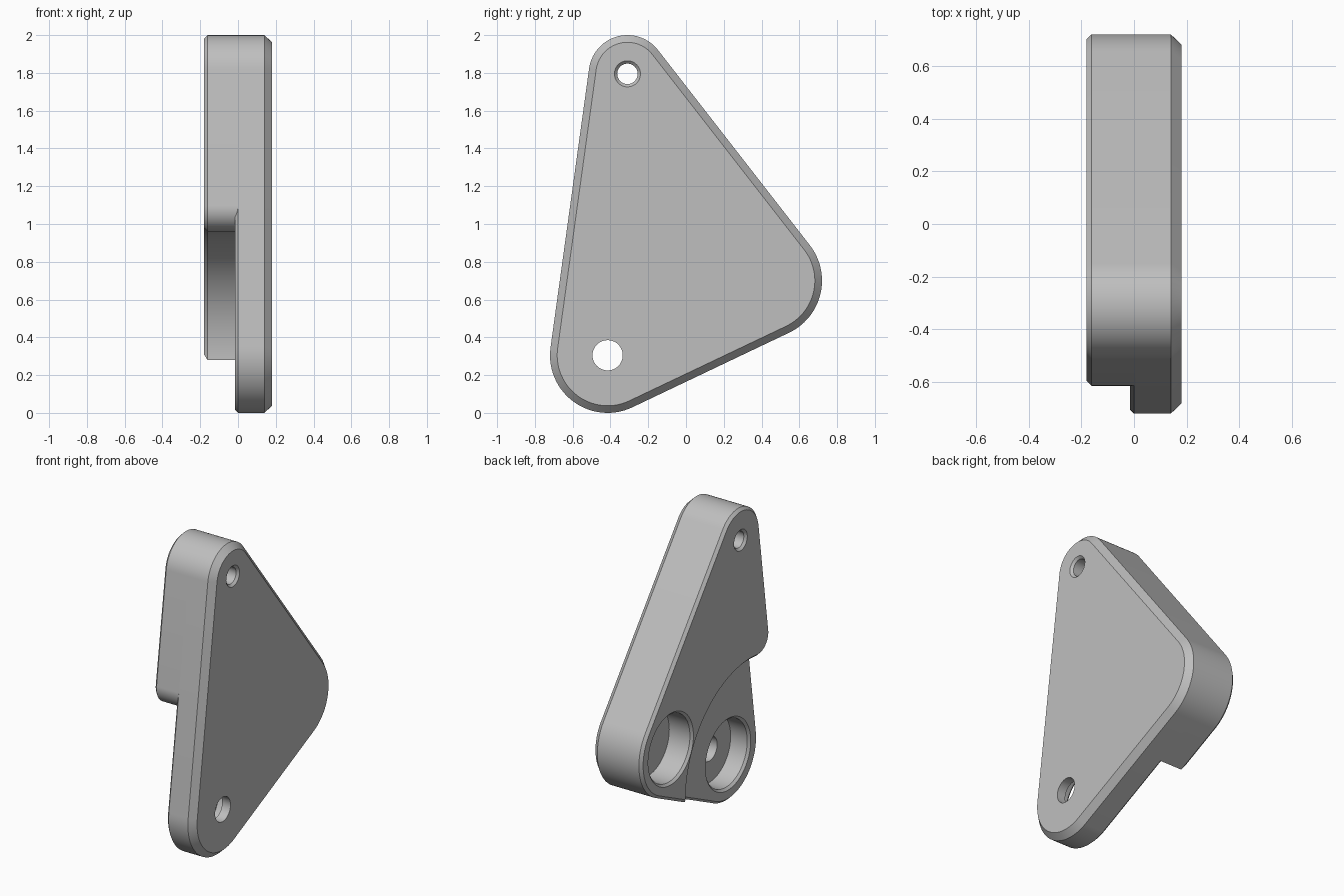
import bpy, bmesh, math
from mathutils import Vector

if "Cube" in bpy.data.objects:
    bpy.data.objects.remove(bpy.data.objects["Cube"], do_unlink=True)

# Corner centres in the (y, z) plane and their radii
LOW, BACK, TOP = Vector((-0.415, 0.305)), Vector((0.415, 0.70)), Vector((-0.31, 1.795))
R_LOW, R_BACK, R_TOP = 0.305, 0.305, 0.205
R_RELIEF, R_FILLET = 0.66, 0.12
STEP = -0.015
SEG = 28

grey = bpy.data.materials.new("light grey")
grey.use_nodes = True
colour = (0.52, 0.52, 0.52, 1)
grey.diffuse_color = colour
grey.node_tree.nodes["Principled BSDF"].inputs["Base Color"].default_value = colour


def polar(a):
    return Vector((math.cos(a), math.sin(a)))


def heading(v):
    return math.atan2(v.y, v.x)


def arc(centre, r, a0, a1, n=SEG):
    return [centre + polar(a0 + (a1 - a0) * i / n) * r for i in range(n + 1)]


def ccw(centre, r, a0, a1, n=SEG):
    return arc(centre, r, a0, a0 + (a1 - a0) % math.tau, n)


def tangent_angle(p, rp, q, rq):
    """Angle of the outward normal of the line touching two circles."""
    d = q - p
    return heading(d) - math.pi / 2 + math.asin((rp - rq) / d.length)


A_BOTTOM = tangent_angle(LOW, R_LOW, BACK, R_BACK)
A_SLOPE = tangent_angle(BACK, R_BACK, TOP, R_TOP)
A_FRONT = tangent_angle(TOP, R_TOP, LOW, R_LOW)


def upper_arcs(inset):
    return (ccw(BACK, R_BACK - inset, A_BOTTOM, A_SLOPE)
            + ccw(TOP, R_TOP - inset, A_SLOPE, A_FRONT))


def plate_outline(inset):
    return upper_arcs(inset) + ccw(LOW, R_LOW - inset, A_FRONT, A_BOTTOM)


def body_outline(inset):
    """Same hull, cleared by a round relief around the low corner."""
    r, relief, f = R_LOW - inset, R_RELIEF + inset, R_FILLET - inset
    corner = polar(A_BOTTOM) * r + polar(A_BOTTOM + math.pi / 2) * math.sqrt(relief**2 - r**2)
    along = math.sqrt((relief + f)**2 - (r - f)**2)
    fillet = polar(A_FRONT) * (r - f) + polar(A_FRONT - math.pi / 2) * along
    return (upper_arcs(inset)
            + ccw(LOW + fillet, f, A_FRONT, heading(-fillet))
            + arc(LOW, relief, heading(fillet), heading(corner), 2 * SEG)[1:])


def loft(name, rings):
    """Skin (x, outline) rings and close both ends."""
    bm = bmesh.new()
    loops = [[bm.verts.new((x, p.x, p.y)) for p in pts] for x, pts in rings]
    for a, b in zip(loops, loops[1:]):
        for i in range(len(a)):
            j = (i + 1) % len(a)
            bm.faces.new((a[i], a[j], b[j], b[i]))
    bm.faces.new(loops[0])
    bm.faces.new(loops[-1])
    bmesh.ops.recalc_face_normals(bm, faces=bm.faces)
    mesh = bpy.data.meshes.new(name)
    bm.to_mesh(mesh)
    bm.free()
    mesh.materials.append(grey)
    obj = bpy.data.objects.new(name, mesh)
    bpy.context.collection.objects.link(obj)
    return obj


def bore(obj, centre, profile):
    """Cut a round hole along x from (x, radius) steps."""
    cutter = loft("bore_cutter", [(x, arc(centre, r, 0, math.tau, 48)[:-1]) for x, r in profile])
    cutter.hide_render = True
    mod = obj.modifiers.new("bore", 'BOOLEAN')
    mod.operation, mod.solver, mod.object = 'DIFFERENCE', 'EXACT', cutter
    bpy.context.view_layer.objects.active = obj
    bpy.ops.object.modifier_apply(modifier=mod.name)
    bpy.data.objects.remove(cutter, do_unlink=True)


# Base plate with a wide chamfer on its outer face
plate = loft("base_plate", [(STEP, plate_outline(0.015)), (STEP + 0.015, plate_outline(0)),
                            (0.14, plate_outline(0)), (0.18, plate_outline(0.038))])
# Thick body on the inner side
body = loft("thick_body", [(-0.18, body_outline(0.018)), (-0.162, body_outline(0)),
                           (0.005, body_outline(0))])

# Low pocket with its through hole
bore(plate, LOW, [(STEP - 0.05, 0.235), (STEP, 0.235), (STEP + 0.015, 0.22), (0.12, 0.22)])
bore(plate, LOW, [(0, 0.08), (0.3, 0.08)])
# Back pocket, floored by the plate
bore(body, BACK, [(-0.3, 0.235), (-0.18, 0.235), (-0.165, 0.22), (0.1, 0.22)])
# Top pin hole, countersunk on both faces
bore(plate, TOP, [(-0.1, 0.054), (0.165, 0.054), (0.18, 0.069), (0.3, 0.069)])
bore(body, TOP, [(-0.3, 0.069), (-0.18, 0.069), (-0.165, 0.054), (0.1, 0.054)])

for obj in (plate, body):
    bpy.ops.object.select_all(action='DESELECT')
    obj.select_set(True)
    bpy.context.view_layer.objects.active = obj
    bpy.ops.object.shade_smooth_by_angle(angle=math.radians(30))
